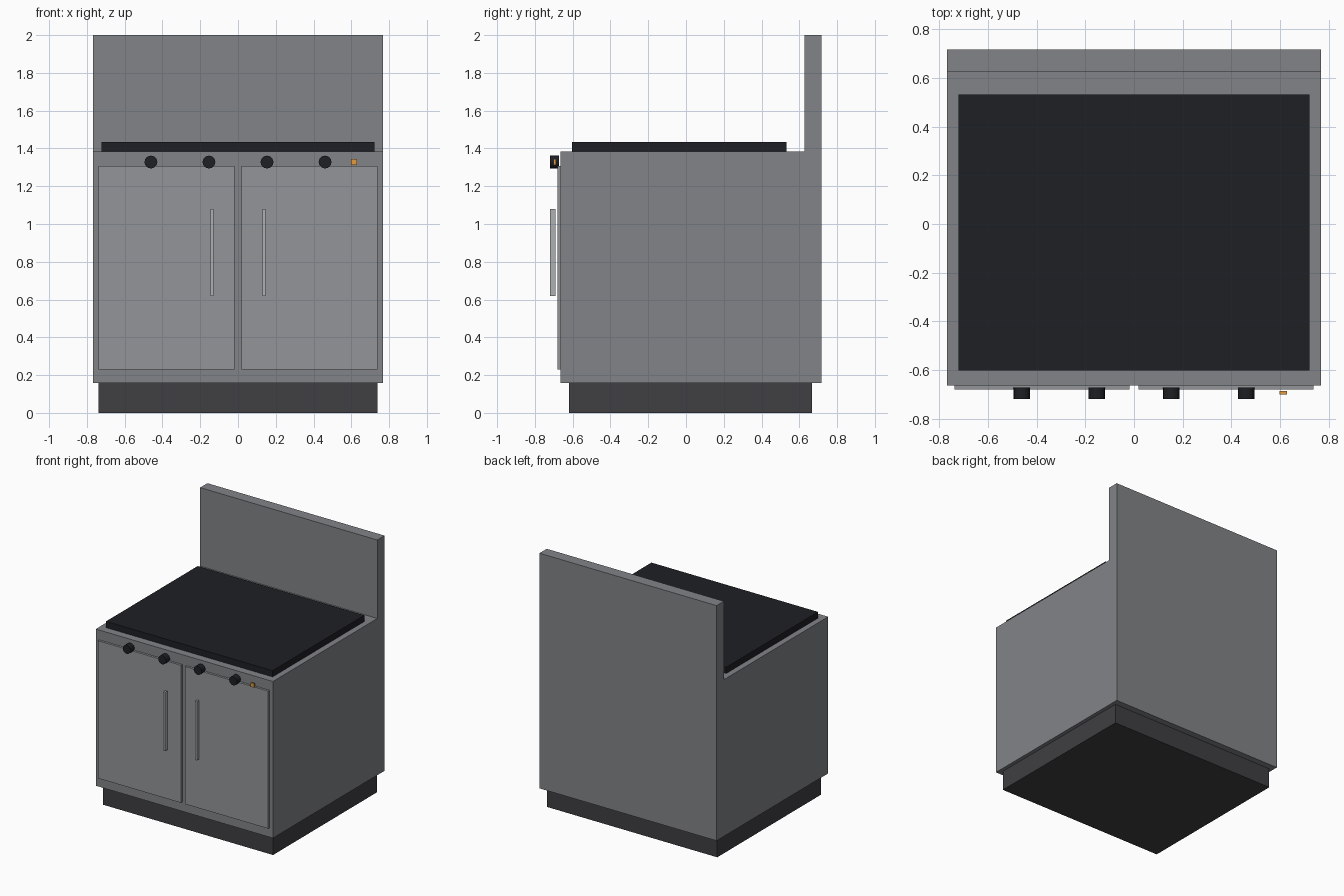
import bpy, bmesh
from math import pi

if "Cube" in bpy.data.objects:
    bpy.data.objects.remove(bpy.data.objects["Cube"])


def material(name, rgb):
    m = bpy.data.materials.new(name)
    m.diffuse_color = (*rgb, 1)
    m.use_nodes = True
    m.node_tree.nodes["Principled BSDF"].inputs["Base Color"].default_value = m.diffuse_color
    return m


steel = material("steel", (0.22, 0.23, 0.245))
door_steel = material("door_steel", (0.29, 0.30, 0.315))
bright = material("bright_metal", (0.42, 0.44, 0.44))
dark = material("dark_base", (0.05, 0.05, 0.055))
black = material("black", (0.013, 0.014, 0.017))
amber = material("amber", (0.75, 0.33, 0.05))


def box(name, x, y, z, mat):
    """Box from (min, max) ranges on each axis."""
    bpy.ops.mesh.primitive_cube_add(
        size=1, location=[sum(r) / 2 for r in (x, y, z)])
    ob = bpy.context.object
    ob.name = name
    ob.scale = [r[1] - r[0] for r in (x, y, z)]
    bpy.ops.object.transform_apply(location=False, rotation=False, scale=True)
    ob.data.materials.append(mat)
    return ob


def side_profile(name, points, half_width, mat):
    """Extrude a (y, z) outline across x."""
    bm = bmesh.new()
    face = bm.faces.new([bm.verts.new((-half_width, y, z)) for y, z in points])
    ext = bmesh.ops.extrude_face_region(bm, geom=[face])
    verts = [v for v in ext["geom"] if isinstance(v, bmesh.types.BMVert)]
    bmesh.ops.translate(bm, verts=verts, vec=(2 * half_width, 0, 0))
    bmesh.ops.recalc_face_normals(bm, faces=bm.faces)
    me = bpy.data.meshes.new(name)
    bm.to_mesh(me)
    bm.free()
    me.materials.append(mat)
    ob = bpy.data.objects.new(name, me)
    bpy.context.collection.objects.link(ob)
    return ob


# Recessed plinth and L-shaped cabinet with backsplash
box("plinth", (-0.738, 0.738), (-0.62, 0.667), (0, 0.157), dark)
side_profile("cabinet_and_backsplash",
             [(-0.664, 0.157), (0.718, 0.157), (0.718, 2.0),
              (0.628, 2.0), (0.628, 1.385), (-0.664, 1.385)], 0.768, steel)

# Cooking plate
box("cooktop", (-0.722, 0.722), (-0.603, 0.533), (1.38, 1.434), black)

# Doors and bar handles, mirrored left and right
for side, s in (("left", -1), ("right", 1)):
    box(side + "_door", sorted((s * 0.018, s * 0.738)), (-0.681, -0.664),
        (0.23, 1.308), door_steel)
    box(side + "_handle", sorted((s * 0.129, s * 0.146)), (-0.719, -0.691),
        (0.62, 1.08), bright)

# Row of control knobs
for i in range(4):
    bpy.ops.mesh.primitive_cylinder_add(
        vertices=16, radius=0.034, depth=0.048,
        location=(-0.461 + i * 0.3073, -0.696, 1.328), rotation=(pi / 2, 0, 0))
    knob = bpy.context.object
    knob.name = f"knob_{i + 1}"
    knob.data.materials.append(black)

# Indicator light
box("indicator_light", (0.599, 0.629), (-0.701, -0.687), (1.313, 1.343), amber)
